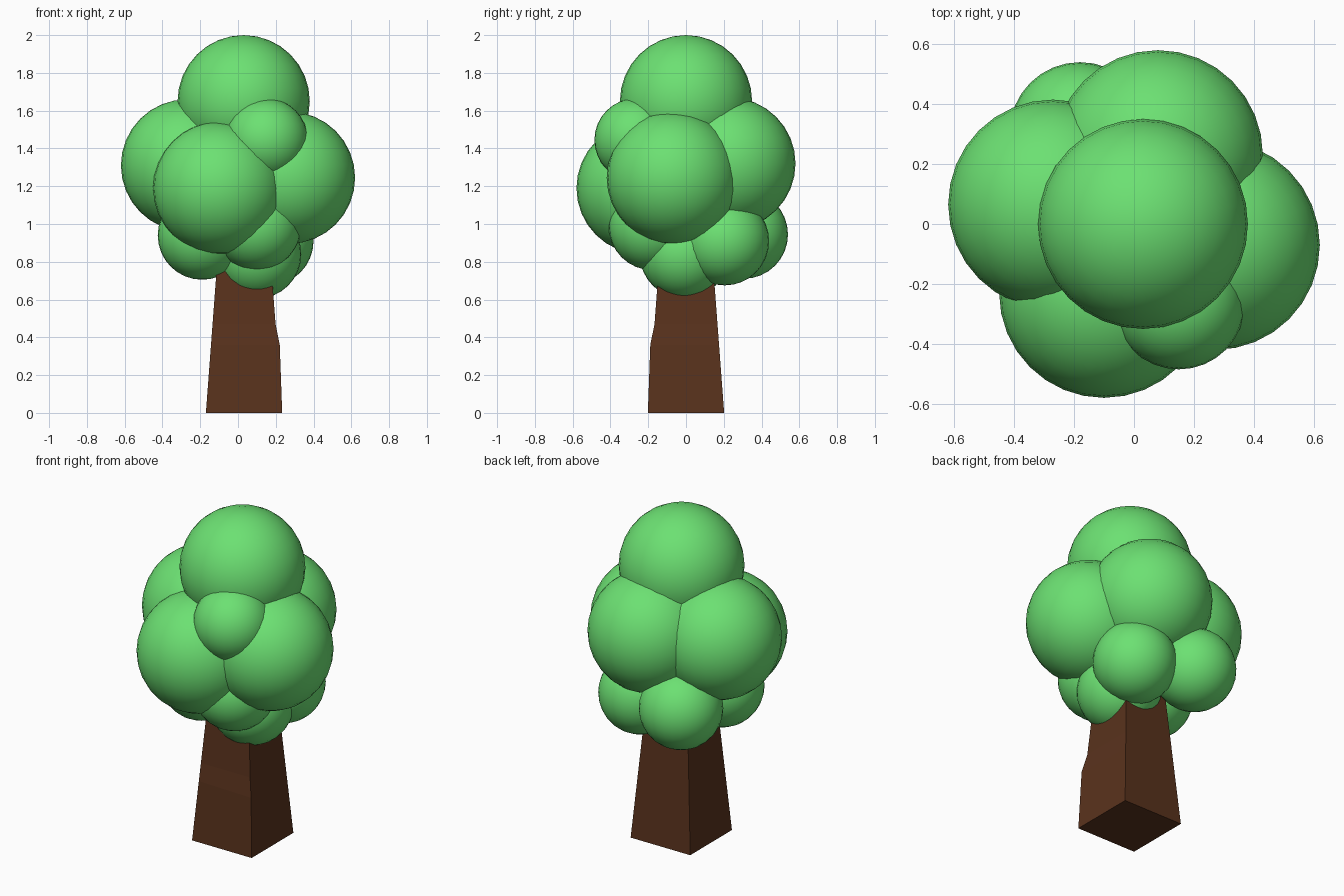
import bpy, bmesh
from mathutils import Matrix

if "Cube" in bpy.data.objects:
    bpy.data.objects.remove(bpy.data.objects["Cube"])


def material(name, color):
    m = bpy.data.materials.new(name)
    m.diffuse_color = color
    m.use_nodes = True
    m.node_tree.nodes["Principled BSDF"].inputs["Base Color"].default_value = m.diffuse_color
    return m


leaf = material("leaf_green", (0.15, 0.75, 0.17, 1))
bark = material("bark_brown", (0.10, 0.032, 0.012, 1))


def add_object(name, bm, mat):
    me = bpy.data.meshes.new(name)
    bm.to_mesh(me)
    bm.free()
    me.materials.append(mat)
    ob = bpy.data.objects.new(name, me)
    bpy.context.collection.objects.link(ob)
    return ob


# Foliage balls: name, centre, radius
BALLS = [
    ("top_foliage", (0.03, 0.0, 1.65), 0.35),
    ("left_foliage", (-0.27, 0.065, 1.31), 0.35),
    ("front_foliage", (-0.10, -0.23, 1.19), 0.35),
    ("right_foliage", (0.27, -0.07, 1.245), 0.35),
    ("back_foliage", (0.08, 0.23, 1.32), 0.35),
    ("upper_front_right_tuft", (0.15, -0.265, 1.445), 0.22),
    ("lower_back_left_tuft", (-0.18, 0.305, 0.945), 0.235),
    ("lower_left_tuft", (-0.19, -0.08, 0.94), 0.235),
    ("lower_front_tuft", (0.10, -0.175, 0.99), 0.235),
    ("lower_centre_tuft", (0.10, -0.01, 0.84), 0.235),
    ("lower_back_right_tuft", (0.165, 0.205, 0.91), 0.235),
]
for name, centre, radius in BALLS:
    bm = bmesh.new()
    bmesh.ops.create_uvsphere(bm, u_segments=32, v_segments=16, radius=radius,
                              matrix=Matrix.Translation(centre))
    for f in bm.faces:
        f.smooth = True
    add_object(name, bm, leaf)

# Trunk: tapered square post, one corner bulging a little below mid height
bm = bmesh.new()
rings = []
for z, bulge in ((0, 0), (0.36, 0.014), (0.47, 0), (0.95, 0)):
    h = 0.202 - 0.075 * z
    corners = [(-h, -h), (h + bulge, -h - bulge), (h, h), (-h, h)]
    rings.append([bm.verts.new((0.032 + x, y, z)) for x, y in corners])
for low, high in zip(rings, rings[1:]):
    for i in range(4):
        j = (i + 1) % 4
        bm.faces.new((low[i], low[j], high[j], high[i]))
bm.faces.new(rings[0][::-1])
bm.faces.new(rings[-1])
add_object("trunk", bm, bark)
